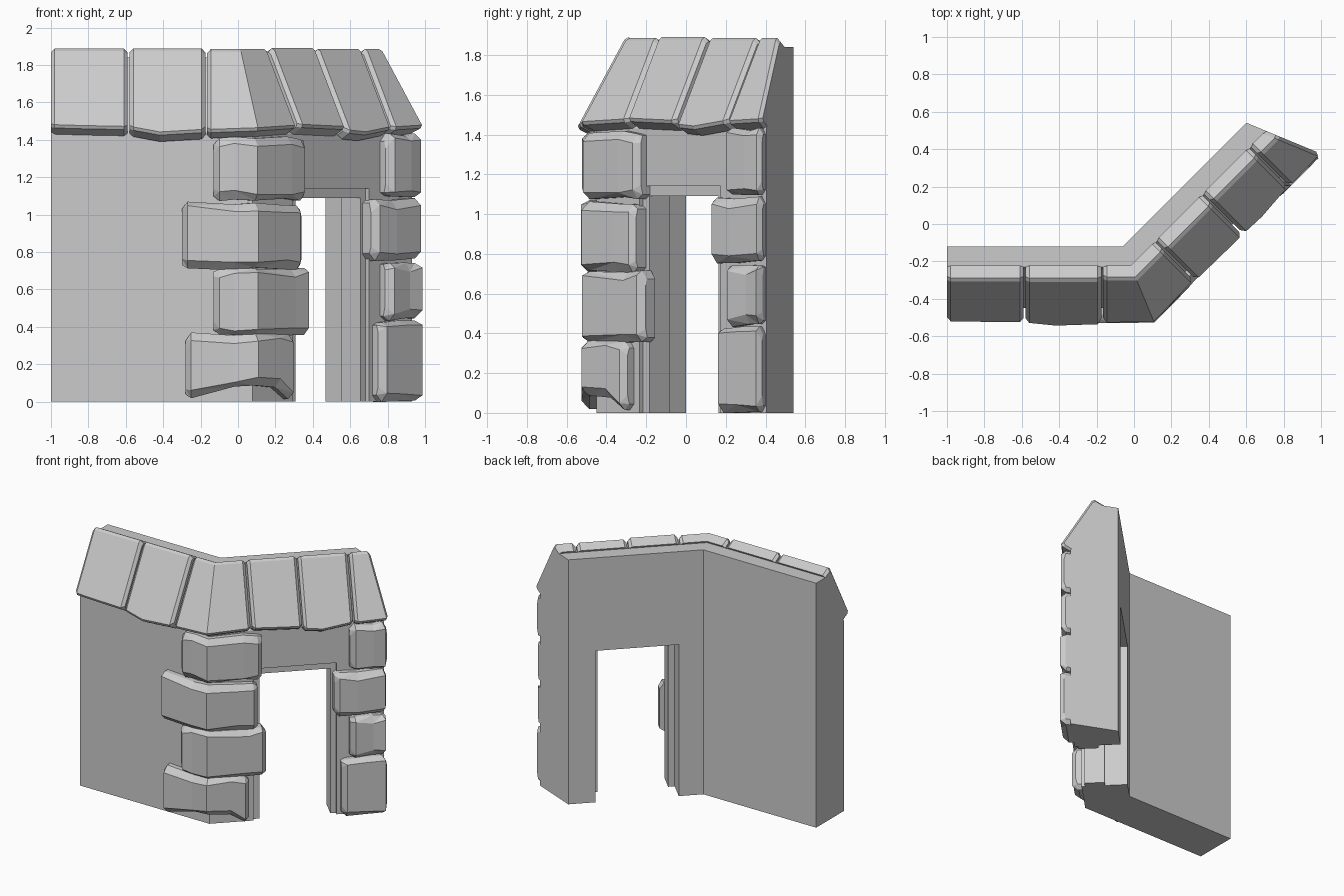
import bpy, bmesh, random
from math import sqrt

random.seed(4)
if "Cube" in bpy.data.objects:
    bpy.data.objects.remove(bpy.data.objects["Cube"])

stone = bpy.data.materials.new("grey_stone")
stone.use_nodes = True
GREY = (0.6, 0.6, 0.6, 1)
stone.diffuse_color = GREY
stone.node_tree.nodes["Principled BSDF"].inputs["Base Color"].default_value = GREY

# Two wall runs meet at a 45 degree bend; s runs along a wall, n outward from its back
BEND = (-0.06, -0.12)
MITRE = sqrt(2) - 1
R = sqrt(0.5)
AXES = {"A": ((1, 0), (0, -1)), "B": ((R, R), (R, -R))}
CORNER = ("A", 0, MITRE)
LENGTH, THICK, EAVE, TOP, LEDGE = 0.935, 0.33, 1.43, 1.84, 0.11
END = ("B", LENGTH, MITRE)


def place(station, n, z):
    wall, s, slant = station
    u, o = AXES[wall]
    s += slant * n
    return (BEND[0] + u[0] * s + o[0] * n, BEND[1] + u[1] * s + o[1] * n, z)


def jit(amount):
    return random.uniform(-amount, amount)


def loft(name, rings, split=False):
    """Skin a row of matching closed sections and cap both ends."""
    bm = bmesh.new()
    rows = [[bm.verts.new(p) for p in ring] for ring in rings]
    k = len(rows[0])
    for a, b in zip(rows, rows[1:]):
        for i in range(k):
            j = (i + 1) % k
            bm.faces.new((a[i], a[j], b[j], b[i]))
    bm.faces.new(rows[0][::-1])
    bm.faces.new(rows[-1])
    if split:
        bmesh.ops.triangulate(bm, faces=bm.faces[:])
    bmesh.ops.recalc_face_normals(bm, faces=bm.faces[:])
    mesh = bpy.data.meshes.new(name)
    bm.to_mesh(mesh)
    bm.free()
    mesh.materials.append(stone)
    obj = bpy.data.objects.new(name, mesh)
    bpy.context.collection.objects.link(obj)
    return obj


def block(name, s0, s1, n0, n1, z0, z1):
    section = [(n0, z0), (n1, z0), (n1, z1), (n0, z1)]
    return loft(name, [[place(("B", s, 0), n, z) for n, z in section] for s in (s0, s1)])


# Bent wall with a sloping shoulder under the roof slabs
profile = [(0, 0), (THICK, 0), (THICK, EAVE), (LEDGE, TOP), (0, TOP)]
stations = [("A", -0.94, 0), CORNER, END]
wall = loft("wall", [[place(st, n, z) for n, z in profile] for st in stations])

# Doorway opening
DOOR0, DOOR1, HEAD = 0.17, 0.745, 1.14
cutter = block("doorway_cutter", DOOR0, DOOR1, -0.2, 0.6, -0.2, HEAD)
cutter.hide_render = True
cutter.hide_viewport = True
cut = wall.modifiers.new("doorway", "BOOLEAN")
cut.object = cutter
cut.solver = "EXACT"

# Door frame set just behind the wall face
block("frame_right_post", DOOR0, DOOR0 + 0.045, 0.16, 0.305, 0, HEAD)
block("frame_left_post", DOOR1 - 0.04, DOOR1, 0.16, 0.305, 0, HEAD)
block("frame_head", DOOR0 + 0.045, DOOR1 - 0.04, 0.16, 0.305, HEAD - 0.05, HEAD)


# Rough quoin stones
def quoin(name, columns, z0, z1, arch=0):
    rings = []
    last = len(columns) - 1
    for i, station in enumerate(columns):
        edge = i in (0, last)
        middle = 1 < i < last - 1
        inset = 0.025 if edge else 0
        lo = z0 + inset + (arch if middle else 0) + jit(0.008)
        hi = z1 - inset + jit(0.012)
        face = (0.37 if edge else 0.403) + jit(0.006)
        side = min(0.365, face - 0.012)
        c = 0.035
        ring = [(0.3, lo), (side, lo), (face, lo + c + jit(0.015)),
                (face, hi - c + jit(0.015)), (side, hi), (0.3, hi)]
        rings.append([place(station, n, z) for n, z in ring])
    loft(name, rings, split=True)


LEVELS = [(0.02, 0.36), (0.36, 0.71), (0.71, 1.06), (1.08, 1.41)]
REACH = [(-0.22, 0.13), (-0.07, 0.25), (-0.24, 0.19), (-0.07, 0.22)]
for i, ((z0, z1), (a, b)) in enumerate(zip(LEVELS, REACH)):
    cols = [("A", a, 0), ("A", a + 0.03, 0), ("A", 0.04, 0), CORNER,
            ("B", b - 0.13, 0), ("B", b - 0.03, 0), ("B", b, 0)]
    quoin(f"corner_stone_{i + 1}", cols, z0, z1, 0.06 if i == 0 else 0)

SIDE_LEVELS = [(0.005, 0.43), (0.44, 0.75), (0.76, 1.08), (1.1, 1.425)]
for i, ((z0, z1), s) in enumerate(zip(SIDE_LEVELS, (0.77, 0.83, 0.72, 0.83))):
    cols = [("B", s, 0), ("B", s + 0.035, 0), ("B", s + 0.16, 0),
            ("B", LENGTH - 0.03, MITRE), ("B", LENGTH - 0.005, MITRE)]
    quoin(f"side_stone_{i + 1}", cols, z0, z1)

# Roof slabs lying on the sloping shoulder
run, drop = THICK - LEDGE, TOP - EAVE
slope = sqrt(run * run + drop * drop)
DN, DZ = run / slope, drop / slope


def slab(name, columns, lift=0.0):
    """Each column is a station and how far the slab hangs past the eave."""
    rings = []
    last = len(columns) - 1
    for i, (station, hang) in enumerate(columns):
        edge = i in (0, last)
        h = (0.062 if edge else 0.08) + lift
        trim = 0.015 if edge else 0
        t0, t1 = trim - 0.015, slope + hang - trim
        ring = [(t0, 0), (t0, h - 0.012), (t0 + 0.02, h),
                (t1 - 0.012, h), (t1, h - 0.015), (t1, 0)]
        rings.append([place(station, LEDGE + t * DN + q * DZ, TOP - t * DZ + q * DN)
                      for t, q in ring])
    loft(name, rings)


def straight(name, wall_id, s0, s1, hangs, lift):
    spots = (s0, s0 + 0.02, (s0 + s1) / 2 - 0.04, s1 - 0.02, s1)
    slab(name, [((wall_id, s, 0), hang) for s, hang in zip(spots, hangs)], lift)


straight("roof_slab_1", "A", -0.94, -0.53, (0, 0, 0.005, 0.01, 0.01), 0.006)
straight("roof_slab_2", "A", -0.52, -0.115, (0.01, 0.015, 0.045, 0.03, 0.02), 0.008)
slab("roof_slab_corner", [(("A", -0.105, 0), 0.02), (("A", -0.085, 0), 0.025),
                          (CORNER, 0.015), (("B", 0.12, 0), 0.0), (("B", 0.14, 0), 0.0)])
straight("roof_slab_3", "B", 0.15, 0.495, (0, 0, 0.005, 0.012, 0.01), 0.01)
straight("roof_slab_4", "B", 0.505, 0.85, (0.02, 0.03, 0.04, 0.01, 0.005), 0.0)
slab("roof_slab_5", [(("B", 0.86, 0), 0.01), (("B", 0.88, 0), 0.01),
                     (("B", LENGTH - 0.02, MITRE), 0.0), (END, 0.0)], 0.002)
